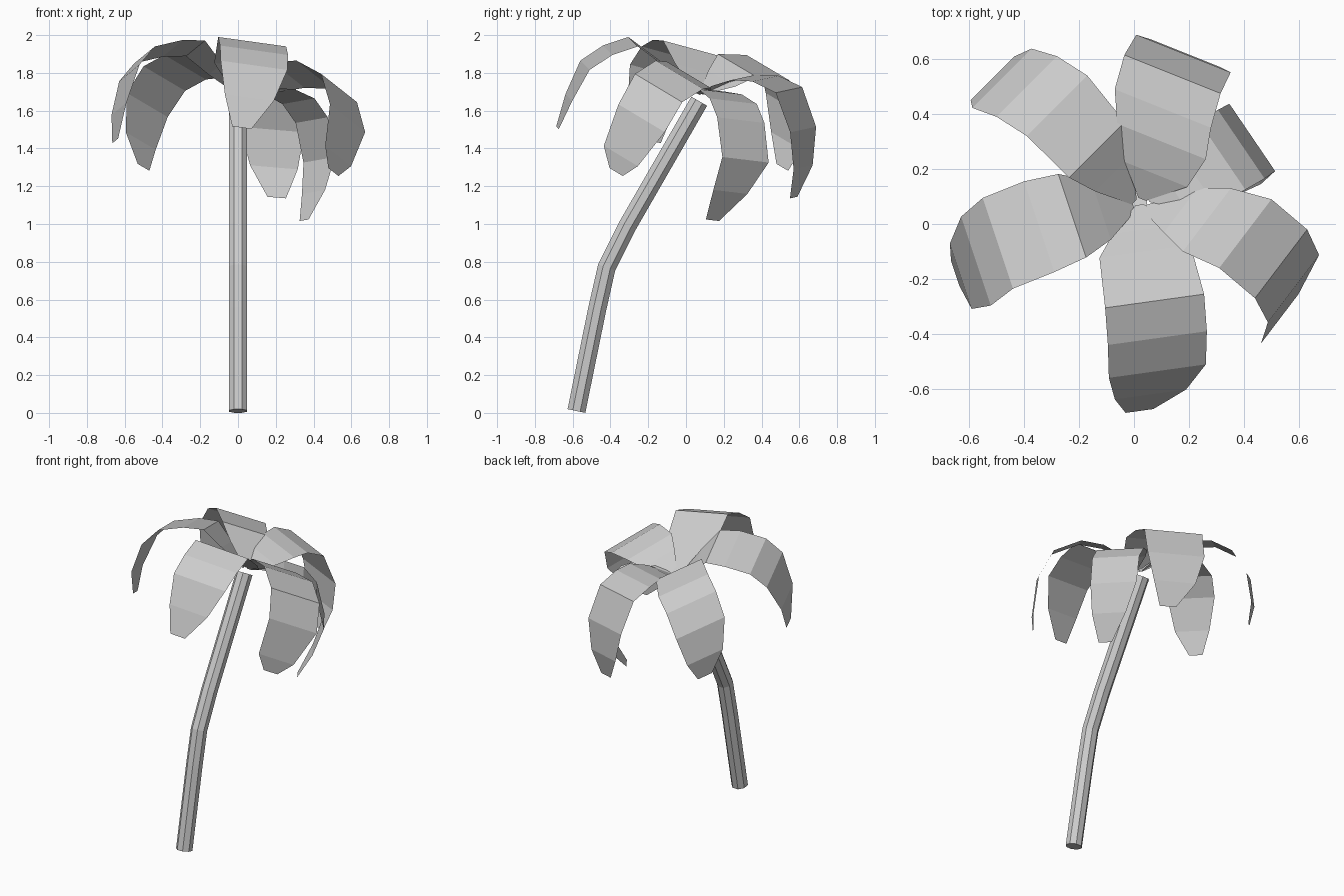
import bpy
from math import cos, sin, pi
from mathutils import Vector


def make_object(name, verts, faces):
    mesh = bpy.data.meshes.new(name)
    mesh.from_pydata([tuple(v) for v in verts], [], faces)
    mesh.update()
    obj = bpy.data.objects.new(name, mesh)
    bpy.context.collection.objects.link(obj)
    return obj


# Leaning trunk: octagonal rings tilted to follow a bent path in the y-z plane
def trunk(path, radius, sides=8):
    pts = [Vector((0, y, z)) for y, z in path]
    verts, faces = [], []
    for i, p in enumerate(pts):
        along = (pts[min(i + 1, len(pts) - 1)] - pts[max(i - 1, 0)]).normalized()
        side = Vector((1, 0, 0))
        depth = along.cross(side)
        for k in range(sides):
            a = 2 * pi * (k + 0.5) / sides
            verts.append(p + radius * (cos(a) * side + sin(a) * depth))
    for i in range(len(pts) - 1):
        for k in range(sides):
            a, b = i * sides + k, i * sides + (k + 1) % sides
            faces.append((a, b, b + sides, a + sides))
    faces.append(tuple(reversed(range(sides))))
    faces.append(tuple(range(len(verts) - sides, len(verts))))
    make_object("trunk", verts, faces)


trunk([(-0.58, 0.01), (-0.47, 0.55), (-0.42, 0.77), (-0.31, 0.99), (0.07, 1.65)], 0.052)

# Fronds: thin drooping strips sharing one width profile along their spines
WIDTHS = [0.08, 0.65, 0.92, 1, 1, 0.98, 0.72, 0.28]


def frond(name, cross, spine):
    cross = Vector(cross)
    verts = []
    for p, w in zip(spine, WIDTHS):
        p = Vector(p)
        verts += [p - cross * w / 2, p + cross * w / 2]
    faces = [(2 * i, 2 * i + 1, 2 * i + 3, 2 * i + 2) for i in range(len(spine) - 1)]
    make_object(name, verts, faces)


frond("front_frond", (0.36, 0.05, -0.05),
      [(0.02, 0.07, 1.69), (0.04, -0.02, 1.76), (0.04, -0.10, 1.83), (0.075, -0.28, 1.965),
       (0.085, -0.415, 1.92), (0.085, -0.535, 1.84), (0.06, -0.62, 1.67), (0.02, -0.68, 1.51)])
frond("left_frond", (0.11, -0.33, 0.09),
      [(0, 0.06, 1.69), (-0.12, 0.05, 1.82), (-0.225, 0.03, 1.93), (-0.345, -0.01, 1.93),
       (-0.495, -0.07, 1.895), (-0.575, -0.135, 1.80), (-0.63, -0.19, 1.61), (-0.65, -0.18, 1.44)])
frond("right_frond", (0.19, 0.25, -0.15),
      [(0.04, 0.06, 1.69), (0.17, 0.05, 1.75), (0.265, 0.015, 1.79), (0.405, -0.035, 1.79),
       (0.535, -0.145, 1.72), (0.58, -0.235, 1.56), (0.53, -0.345, 1.36), (0.505, -0.37, 1.275)])
frond("back_left_frond", (0.22, 0.22, -0.13),
      [(0, 0.08, 1.69), (-0.07, 0.19, 1.77), (-0.135, 0.27, 1.84), (-0.28, 0.43, 1.83),
       (-0.39, 0.50, 1.77), (-0.48, 0.53, 1.63), (-0.515, 0.53, 1.44), (-0.50, 0.51, 1.30)])
frond("back_frond", (0.35, -0.14, -0.03),
      [(0.03, 0.09, 1.69), (0.08, 0.18, 1.74), (0.10, 0.30, 1.775), (0.105, 0.42, 1.77),
       (0.14, 0.545, 1.71), (0.18, 0.62, 1.50), (0.19, 0.62, 1.30), (0.205, 0.57, 1.14)])
frond("back_right_frond", (0.17, -0.25, 0.03),
      [(0.05, 0.09, 1.69), (0.14, 0.13, 1.71), (0.22, 0.18, 1.70), (0.32, 0.25, 1.65),
       (0.39, 0.29, 1.55), (0.43, 0.315, 1.34), (0.40, 0.235, 1.17), (0.35, 0.14, 1.02)])
